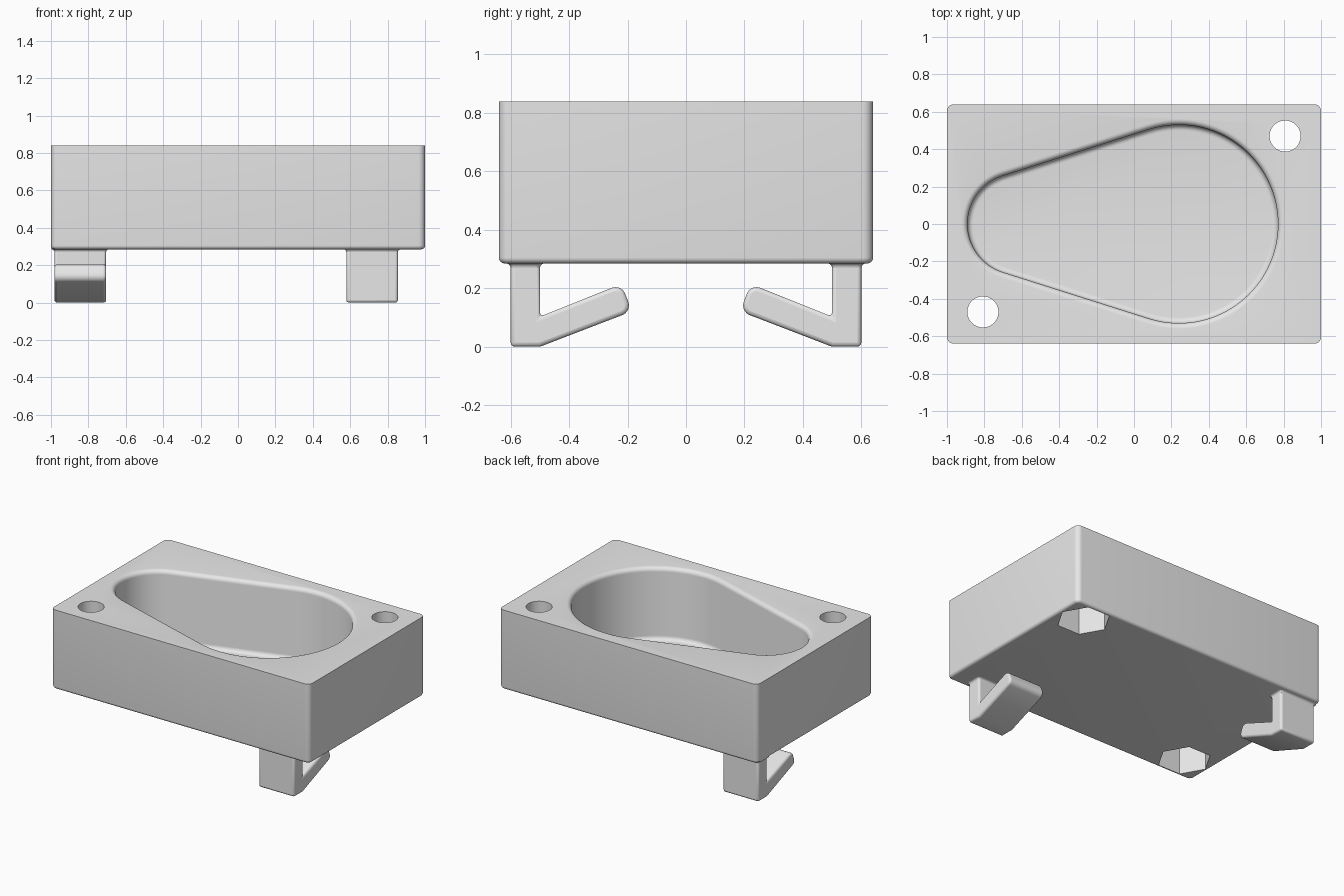
import bpy, bmesh, math
from math import cos, sin, radians

cube = bpy.data.objects.get("Cube")
if cube:
    bpy.data.objects.remove(cube, do_unlink=True)

GREY = bpy.data.materials.new("plain grey")
GREY.use_nodes = True
GREY.diffuse_color = (0.8, 0.8, 0.8, 1)
GREY.node_tree.nodes["Principled BSDF"].inputs["Base Color"].default_value = (0.8, 0.8, 0.8, 1)

TOP, BASE, FLOOR = 0.84, 0.285, 0.335
FILLET = 0.03


def make_object(name, bm):
    bmesh.ops.recalc_face_normals(bm, faces=bm.faces)
    mesh = bpy.data.meshes.new(name)
    bm.to_mesh(mesh)
    bm.free()
    obj = bpy.data.objects.new(name, mesh)
    bpy.context.collection.objects.link(obj)
    mesh.materials.append(GREY)
    return obj


def loft(name, rings):
    """Skin a stack of (outline, z) rings and cap both ends."""
    bm = bmesh.new()
    loops = [[bm.verts.new((x, y, z)) for x, y in outline] for outline, z in rings]
    for low, high in zip(loops, loops[1:]):
        for i in range(len(low)):
            j = (i + 1) % len(low)
            bm.faces.new((low[i], low[j], high[j], high[i]))
    bm.faces.new(loops[0][::-1])
    bm.faces.new(loops[-1])
    return make_object(name, bm)


def arc(cx, cy, r, start, end, steps):
    angles = [radians(start + (end - start) * i / steps) for i in range(steps + 1)]
    return [(cx + r * cos(a), cy + r * sin(a)) for a in angles]


def round_rect(hx, hy, r, grow=0, cx=0, cy=0):
    points = []
    for k, (sx, sy) in enumerate(((1, 1), (-1, 1), (-1, -1), (1, -1))):
        points += arc(cx + sx * (hx - r), cy + sy * (hy - r), r + grow, 90 * k, 90 * k + 90, 6)
    return points


def teardrop(grow):
    big_x, big_r, small_x, small_r = 0.24, 0.53, -0.62, 0.27
    t = 90 + math.degrees(math.asin((big_r - small_r) / (big_x - small_x)))
    return (arc(big_x, 0, big_r + grow, -t, t, 56)
            + arc(small_x, 0, small_r + grow, t, 360 - t, 32))


def circle(cx, cy, r, sides):
    return arc(cx, cy, r, 0, 360, sides)[:-1]


def select_only(obj):
    bpy.ops.object.select_all(action="DESELECT")
    obj.select_set(True)
    bpy.context.view_layer.objects.active = obj


def cut(obj, cutter):
    mod = obj.modifiers.new("cut", "BOOLEAN")
    mod.operation, mod.solver, mod.object = "DIFFERENCE", "EXACT", cutter
    select_only(obj)
    bpy.ops.object.modifier_apply(modifier=mod.name)
    bpy.data.objects.remove(cutter, do_unlink=True)


def smooth(obj):
    select_only(obj)
    bpy.ops.object.shade_smooth_by_angle(angle=radians(30))


quarter = [radians(15 * i) for i in range(7)]

# Block with rounded upright corners and a rounded lower edge
edge = 0.02
rings = [(round_rect(1, 0.64, 0.035, -edge * (1 - sin(a))), BASE + edge * (1 - cos(a)))
         for a in quarter]
block = loft("block", rings + [(round_rect(1, 0.64, 0.035), TOP)])

# Teardrop basin with a filleted floor and rim
rings = [(teardrop(-FILLET * (1 - sin(a))), FLOOR + FILLET * (1 - cos(a))) for a in quarter]
rings += [(teardrop(FILLET * (1 - cos(a))), TOP - FILLET * (1 - sin(a))) for a in quarter]
rings.append((teardrop(FILLET), TOP + 0.1))
cut(block, loft("basin_cutter", rings))

# Through holes with hexagonal nut recesses underneath
for s in (1, -1):
    x, y = 0.808 * s, 0.47 * s
    for r, sides, low, high in ((0.083, 48, 0.1, 1), (0.172, 6, 0.1, BASE + 0.25)):
        outline = circle(x, y, r, sides)
        cut(block, loft("hole_cutter", [(outline, low), (outline, high)]))
smooth(block)


# Hooks: upright post with an inward, upward-sloping arm
def make_hook(name, x, turn):
    slope, thick, tip = 21, 0.1, 0.035
    dx, dy = cos(radians(slope)), sin(radians(slope))
    ly, lz = -0.185, 0.121
    low = (ly - tip * dx - tip * dy, lz - tip * dy + tip * dx)
    up = (low[0] - (thick - 2 * tip) * dy, low[1] + (thick - 2 * tip) * dx)
    profile = [(-0.6, BASE + 0.03), (-0.6, 0), (-0.5, 0)]
    profile += arc(*low, tip, slope - 90, slope, 5) + arc(*up, tip, slope, slope + 90, 5)
    profile += [(-0.5, 0.103), (-0.5, BASE + 0.03)]
    bm = bmesh.new()
    half = 0.138
    face = bm.faces.new([bm.verts.new((-half, y, z)) for y, z in profile])
    grown = bmesh.ops.extrude_face_region(bm, geom=[face])["geom"]
    bmesh.ops.translate(bm, vec=(2 * half, 0, 0),
                        verts=[v for v in grown if isinstance(v, bmesh.types.BMVert)])
    hook = make_object(name, bm)
    bevel = hook.modifiers.new("soft_edges", "BEVEL")
    bevel.width, bevel.segments = 0.014, 3
    bevel.limit_method, bevel.angle_limit = "ANGLE", radians(35)
    # Small flare where the post meets the block
    f = 0.016
    collar = loft(name + "_collar",
                  [(round_rect(half, 0.05, 0.014, f * (1 - cos(a)), 0, -0.55),
                    BASE - f * (1 - sin(a))) for a in quarter]
                  + [(round_rect(half, 0.05, 0.014, f, 0, -0.55), BASE + 0.01)])
    for obj in (hook, collar):
        obj.location.x = x
        obj.rotation_euler.z = turn
        smooth(obj)


make_hook("front_hook", 0.717, 0)
make_hook("back_hook", -0.843, math.pi)
